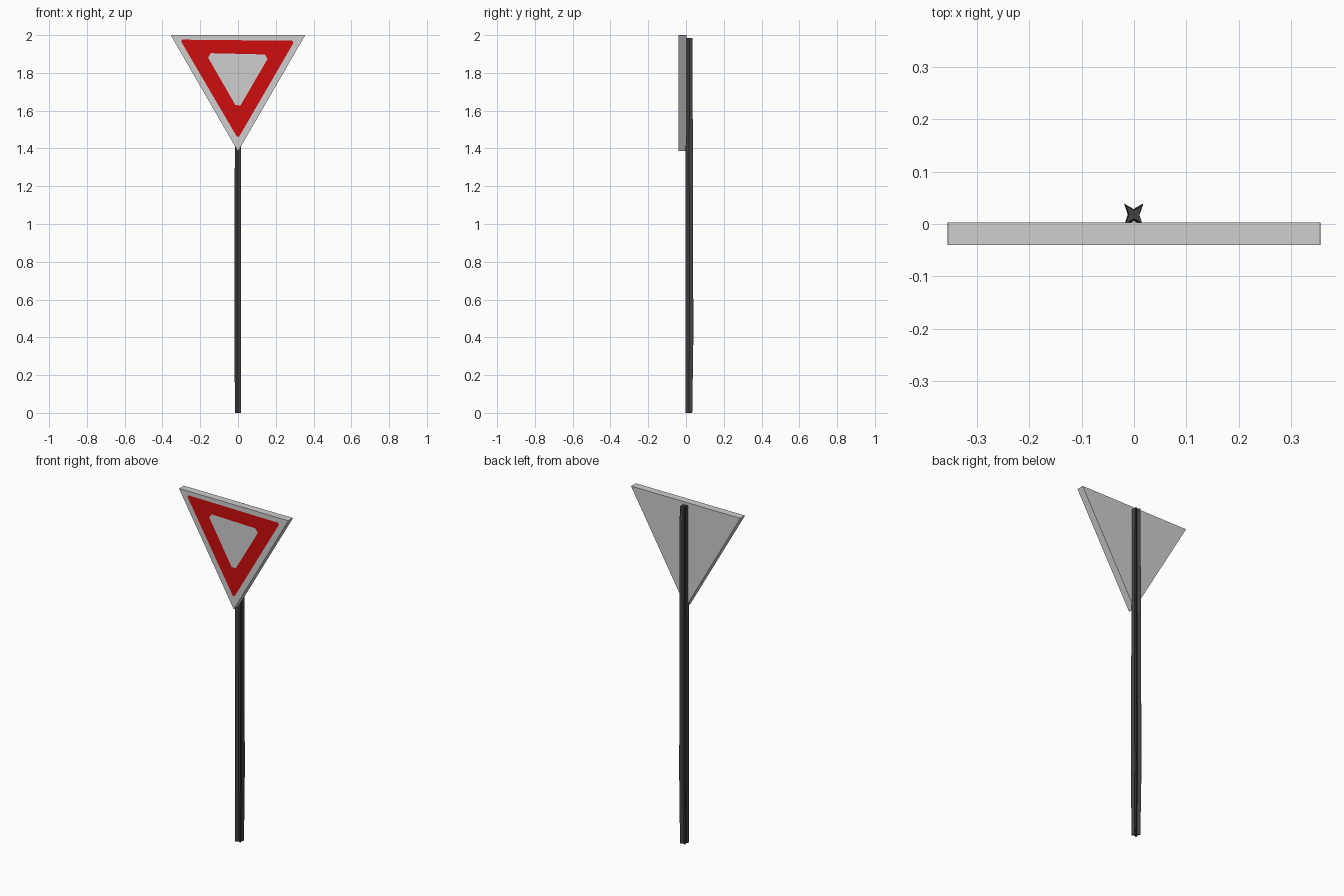
import bpy, bmesh
from mathutils import Vector

if "Cube" in bpy.data.objects:
    bpy.data.objects.remove(bpy.data.objects["Cube"])


def material(name, rgb):
    m = bpy.data.materials.new(name)
    m.diffuse_color = (*rgb, 1)
    m.use_nodes = True
    m.node_tree.nodes["Principled BSDF"].inputs["Base Color"].default_value = m.diffuse_color
    return m


WHITE = material("pale grey", (0.62, 0.62, 0.62))
RED = material("sign red", (0.62, 0.004, 0.004))
DARK = material("dark post grey", (0.055, 0.055, 0.055))


def clipped_triangle(corners, clip, y):
    """Six points: a triangle in x,z with each corner cut off by a fraction."""
    pts = []
    for i, c in enumerate(corners):
        c = Vector(c)
        for other in (corners[i - 1], corners[(i + 1) % 3]):
            p = c.lerp(Vector(other), clip)
            pts.append((p.x, y, p.y))
    return pts


def bridge(bm, a, b, mat=0):
    for i in range(len(a)):
        j = (i + 1) % len(a)
        bm.faces.new((a[i], a[j], b[j], b[i])).material_index = mat


def build(name, rings, mats, ring_mats):
    """Loft closed rings, cap both ends, colour each band by ring_mats."""
    bm = bmesh.new()
    loops = [[bm.verts.new(p) for p in r] for r in rings]
    for a, b, m in zip(loops, loops[1:], ring_mats):
        bridge(bm, a, b, m)
    bm.faces.new(loops[0])
    bm.faces.new(loops[-1])
    bmesh.ops.recalc_face_normals(bm, faces=bm.faces)
    mesh = bpy.data.meshes.new(name)
    bm.to_mesh(mesh)
    bm.free()
    for m in mats:
        mesh.materials.append(m)
    ob = bpy.data.objects.new(name, mesh)
    bpy.context.collection.objects.link(ob)
    return ob


# Triangular plate with a red band cut into its front face
outer = [(-0.356, 2.0), (0.356, 2.0), (0, 1.384)]
band_out = [(-0.307, 1.976), (0.300, 1.970), (0, 1.452)]
band_in = [(-0.172, 1.905), (0.170, 1.897), (0, 1.605)]
build("sign_plate", [
    clipped_triangle(outer, 0.002, 0.003),
    clipped_triangle(outer, 0.002, -0.04),
    clipped_triangle(band_out, 0.02, -0.04),
    clipped_triangle(band_in, 0.08, -0.04),
], [WHITE, RED], [0, 0, 1])


# Post with a four-pointed star section, very slightly uneven along its length
def star(z, cx, cy, rx, ry):
    unit = [(1, 1), (0, 0.5), (-1, 1), (-0.6, 0),
            (-1, -1), (0, -0.5), (1, -1), (0.6, 0)]
    return [(cx + u * rx, cy + v * ry, z) for u, v in unit]


build("post", [
    star(0, 0, 0.015, 0.016, 0.018),
    star(0.4, -0.001, 0.018, 0.018, 0.021),
    star(1.4, 0, 0.017, 0.017, 0.019),
    star(1.985, 0, 0.018, 0.016, 0.017),
], [DARK], [0, 0, 0])
